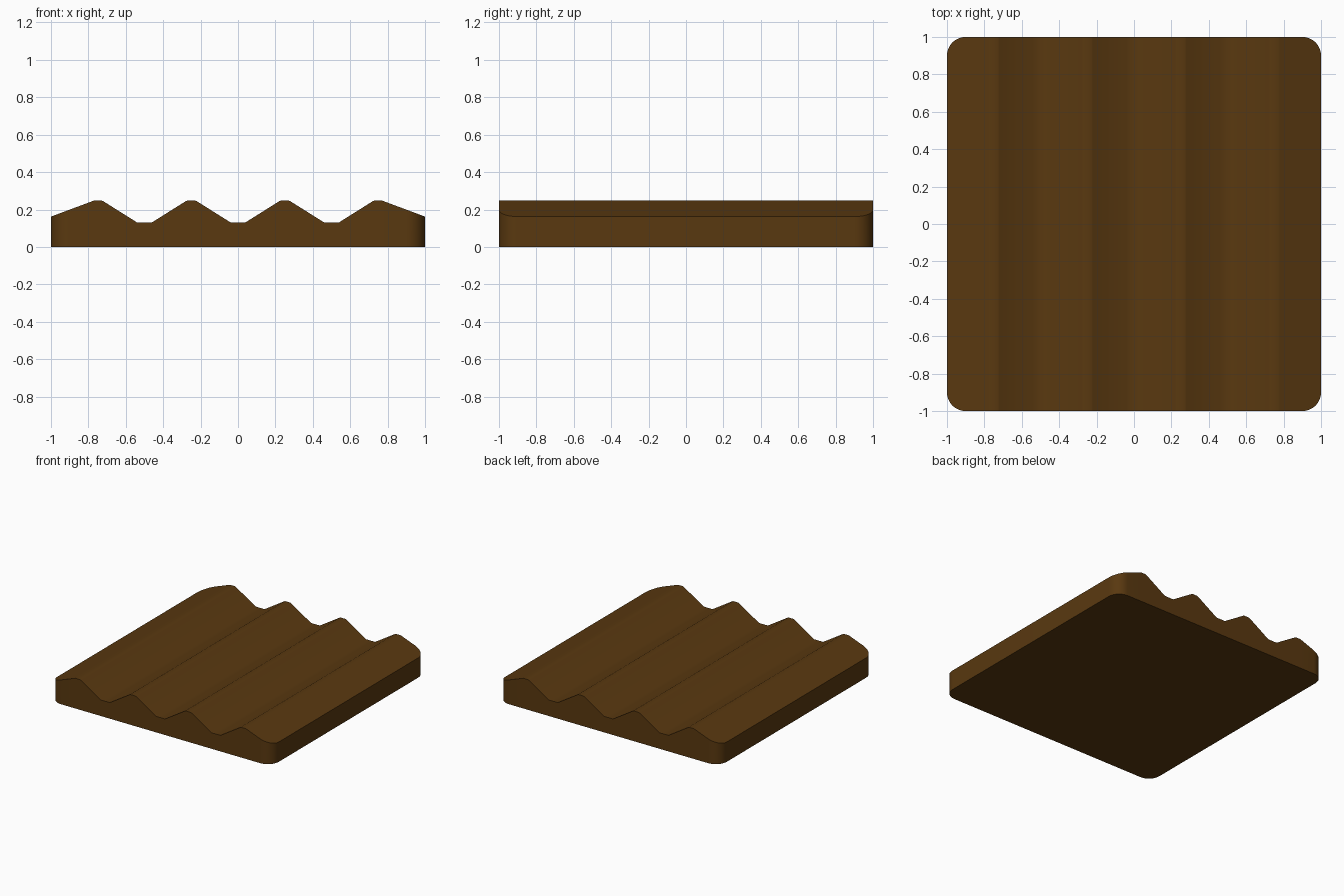
import bpy, bmesh, math

if "Cube" in bpy.data.objects:
    bpy.data.objects.remove(bpy.data.objects["Cube"])

R = 0.1  # radius of the rounded vertical corners

# Wavy top profile: sloped ends, four ridges, three valleys
profile = [(-1.0, 0.162)]
for c in (-0.75, -0.25, 0.25, 0.75):
    profile += [(c - 0.03, 0.244), (c - 0.022, 0.247), (c + 0.022, 0.247), (c + 0.03, 0.244)]
    if c < 0.7:
        profile += [(c + 0.21, 0.131), (c + 0.29, 0.131)]
profile.append((1.0, 0.162))


def top_z(x):
    for (x0, z0), (x1, z1) in zip(profile, profile[1:]):
        if x <= x1:
            return z0 + (z1 - z0) * (x - x0) / (x1 - x0)
    return profile[-1][1]


def half_depth(x):
    d = max(0.0, abs(x) - (1 - R))
    return 1 - R + math.sqrt(max(0.0, R * R - d * d))


# Column positions: profile points plus corner arc steps
arc = [1 - R + R * math.sin(math.radians(a)) for a in range(0, 90, 10)]
xs = sorted({round(x, 5) for x in [p[0] for p in profile] + arc + [-a for a in arc]})

# Slab: one four-sided loop per column, bridged along x
bm = bmesh.new()
loops = []
for x in xs:
    h, z = half_depth(x), top_z(x)
    loops.append([bm.verts.new(v) for v in ((x, -h, 0), (x, h, 0), (x, h, z), (x, -h, z))])
for a, b in zip(loops, loops[1:]):
    for i in range(4):
        j = (i + 1) % 4
        bm.faces.new((a[i], a[j], b[j], b[i]))
bm.faces.new(loops[0])
bm.faces.new(loops[-1])
bmesh.ops.recalc_face_normals(bm, faces=bm.faces)
mesh = bpy.data.meshes.new("ridged_slab")
bm.to_mesh(mesh)
bm.free()

slab = bpy.data.objects.new("ridged_slab", mesh)
bpy.context.collection.objects.link(slab)
mat = bpy.data.materials.new("dark_brown")
mat.diffuse_color = (0.1, 0.04, 0.005, 1)
mat.use_nodes = True
mat.node_tree.nodes["Principled BSDF"].inputs["Base Color"].default_value = mat.diffuse_color
mesh.materials.append(mat)

bpy.context.view_layer.objects.active = slab
slab.select_set(True)
bpy.ops.object.shade_smooth_by_angle(angle=math.radians(35))
